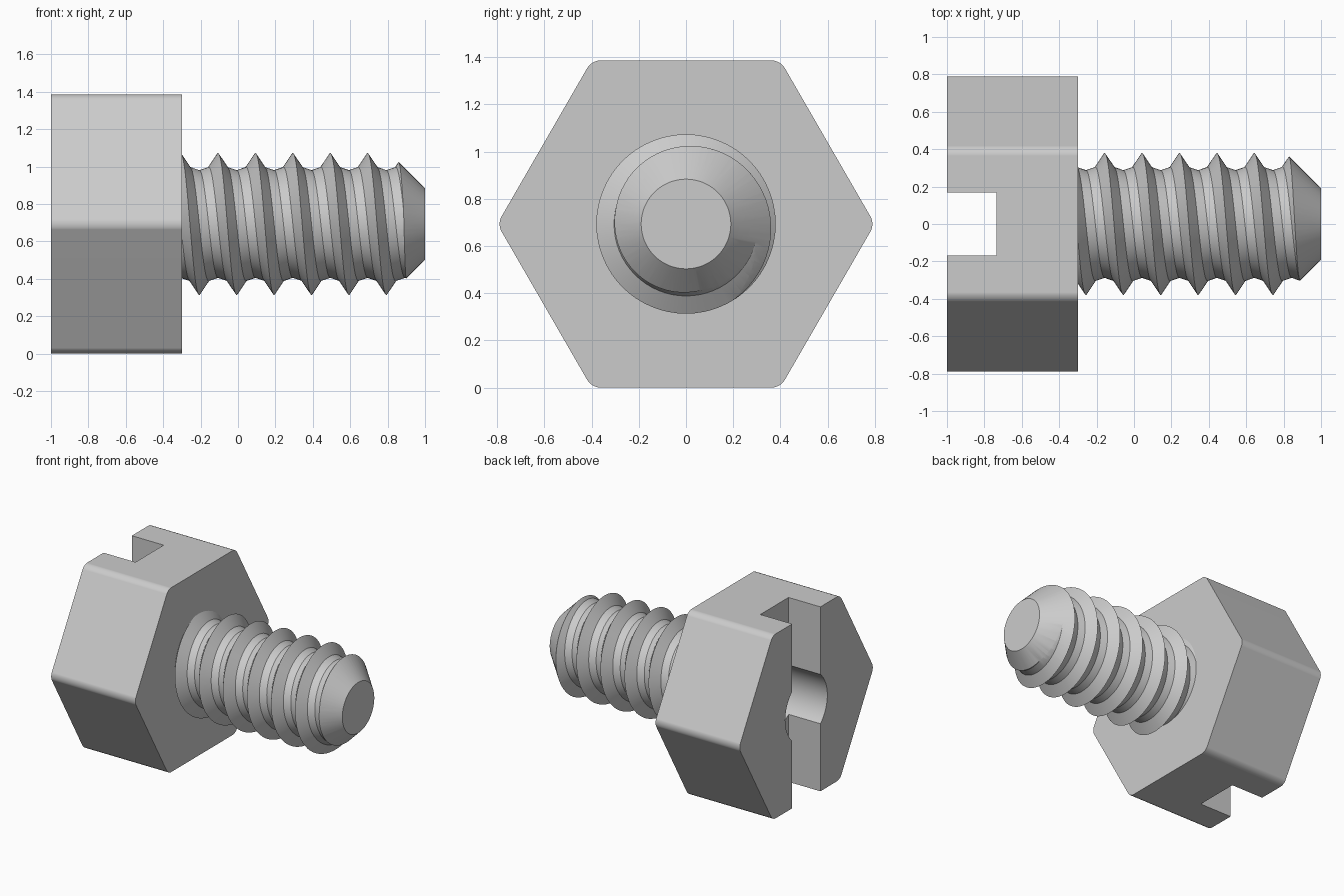
import bpy, bmesh, math

if "Cube" in bpy.data.objects:
    bpy.data.objects.remove(bpy.data.objects["Cube"])

AXIS_Z = 0.693          # height of the bolt axis, which runs along x
PITCH = 0.2

steel = bpy.data.materials.new("grey steel")
steel.use_nodes = True
GREY = (0.6, 0.6, 0.6, 1)
steel.diffuse_color = GREY
steel.node_tree.nodes["Principled BSDF"].inputs["Base Color"].default_value = GREY


def around(x, r, a):
    return (x, r * math.cos(a), AXIS_Z + r * math.sin(a))


def finish(name, bm):
    bmesh.ops.recalc_face_normals(bm, faces=bm.faces[:])
    mesh = bpy.data.meshes.new(name)
    bm.to_mesh(mesh)
    bm.free()
    mesh.materials.append(steel)
    obj = bpy.data.objects.new(name, mesh)
    bpy.context.collection.objects.link(obj)
    return obj


def lathe(name, profile, sides, bevel=0):
    """Solid of (x, radius) rings around the bolt axis, with flat ends."""
    bm = bmesh.new()
    rings = [[bm.verts.new(around(x, r, math.tau * i / sides)) for i in range(sides)]
             for x, r in profile]
    for low, high in zip(rings, rings[1:]):
        for i in range(sides):
            n = (i + 1) % sides
            bm.faces.new((low[i], low[n], high[n], high[i]))
    bm.faces.new(rings[0])
    bm.faces.new(rings[-1])
    if bevel:
        long_edges = [e for e in bm.edges if abs(e.verts[0].co.x - e.verts[1].co.x) > 0.1]
        bmesh.ops.bevel(bm, geom=long_edges, offset=bevel, segments=6,
                        profile=0.5, affect='EDGES')
    return finish(name, bm)


def activate(obj):
    bpy.ops.object.select_all(action='DESELECT')
    obj.select_set(True)
    bpy.context.view_layer.objects.active = obj


def combine(obj, cutter, operation):
    activate(obj)
    mod = obj.modifiers.new("cut", 'BOOLEAN')
    mod.operation = operation
    mod.solver = 'EXACT'
    mod.object = cutter
    bpy.ops.object.modifier_apply(modifier=mod.name)
    bpy.data.objects.remove(cutter)


# Hexagonal head with softened corners
head = lathe("hex_head", [(-1, 0.8), (-0.3, 0.8)], 6, bevel=0.035)

# Driver slot and round socket in the head
bm = bmesh.new()
bmesh.ops.create_cube(bm, size=1)
for v in bm.verts:
    v.co.x = -1.1 if v.co.x < 0 else -0.735
    v.co.y *= 0.335
    v.co.z = AXIS_Z + v.co.z * 2
combine(head, finish("slot_cutter", bm), 'DIFFERENCE')
combine(head, lathe("socket_cutter", [(-1.1, 0.25), (-0.2, 0.25)], 64), 'DIFFERENCE')

# Helical thread: profile radii climb the axis, the seam joins one pitch higher
RADII = (0.38, 0.305, 0.288, 0.305)
STEPS, COLUMNS, ROWS = len(RADII), 64, 40
START = -0.157 - 3 * PITCH
bm = bmesh.new()
columns = []
for j in range(COLUMNS):
    turn = j / COLUMNS
    rows = ROWS + (STEPS if j == 0 else 0)
    columns.append([bm.verts.new(around(START + PITCH * (k / STEPS + turn),
                                        RADII[k % STEPS], math.tau * turn))
                    for k in range(rows + 1)])
columns.append(columns[0][STEPS:])
for left, right in zip(columns, columns[1:]):
    for k in range(ROWS):
        bm.faces.new((left[k], right[k], right[k + 1], left[k + 1]))

# Close both thread ends with fans
rim = [e for e in bm.edges if e.is_boundary]
tail = bm.verts.new((START, 0, AXIS_Z))
nose = bm.verts.new((START + PITCH * (ROWS / STEPS + 1), 0, AXIS_Z))
for e in rim:
    bm.faces.new((*e.verts, tail if e.verts[0].co.x < 0 else nose))
shank = finish("threaded_shank", bm)

# Trim the shank to length with a chamfered tip
trim = lathe("shank_trim", [(-0.32, 0.5), (0.69, 0.5), (1, 0.19)], 64)
combine(shank, trim, 'INTERSECT')

# Smooth shading with sharp edges kept
for obj in (head, shank):
    activate(obj)
    bpy.ops.object.shade_smooth_by_angle(angle=math.radians(30))
mod = head.modifiers.new("flat sides", 'WEIGHTED_NORMAL')
mod.keep_sharp = True
